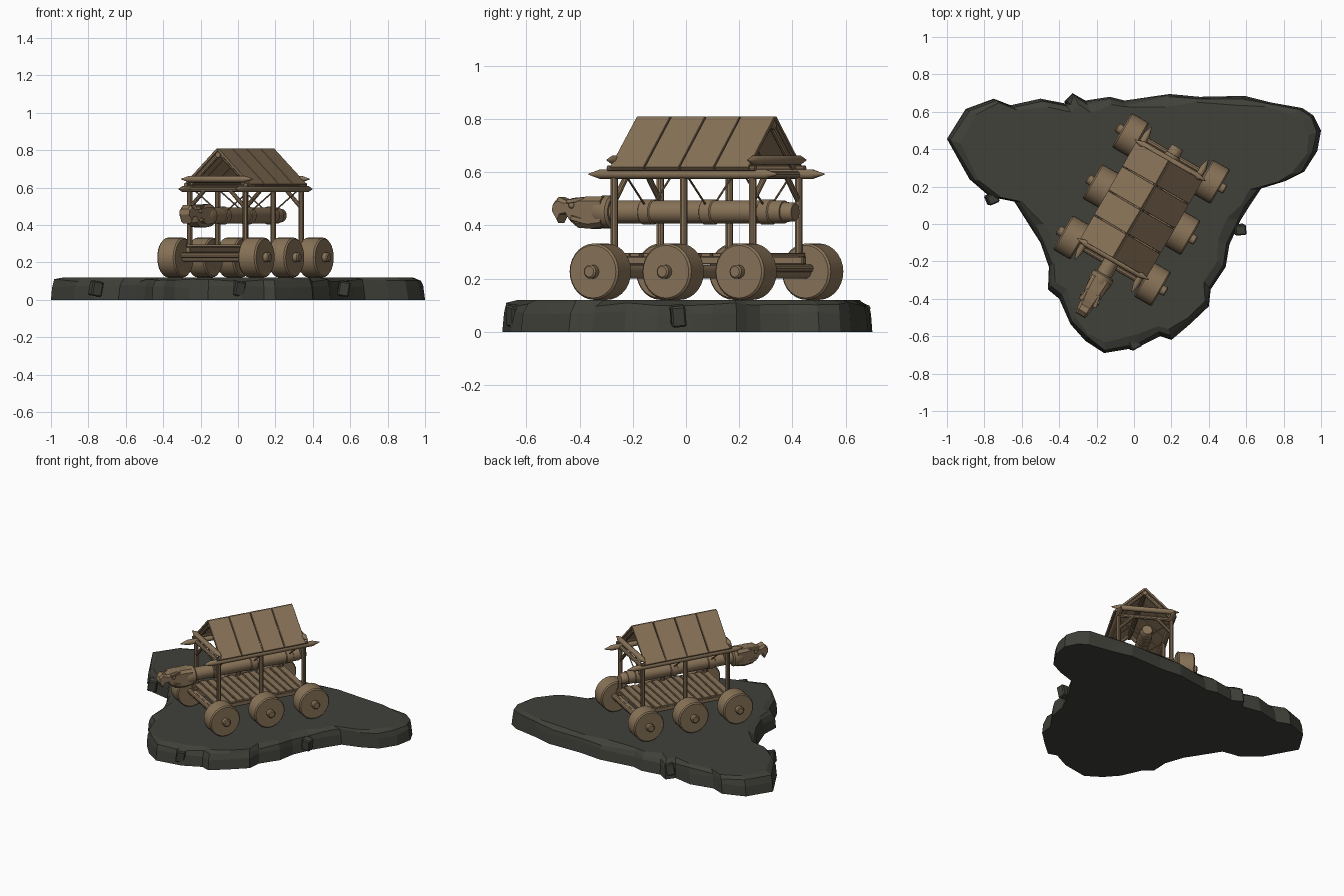
import bpy, bmesh, math, random
from mathutils import Vector, Matrix, Euler

if "Cube" in bpy.data.objects:
    bpy.data.objects.remove(bpy.data.objects["Cube"])

random.seed(4)


def material(name, rgb):
    m = bpy.data.materials.new(name)
    m.diffuse_color = (*rgb, 1)
    m.use_nodes = True
    m.node_tree.nodes["Principled BSDF"].inputs["Base Color"].default_value = m.diffuse_color
    return m


WOOD = material("weathered_wood", (0.25, 0.172, 0.098))
STONE = material("dark_stone", (0.052, 0.052, 0.043))
# Cart space: front is -y, x is lateral; the cart is turned 30 degrees on the rock
CART = Matrix.Translation((0.04, 0.077, 0)) @ Matrix.Rotation(math.radians(-30), 4, 'Z')


def finish(name, bm, mat, xf=CART, smooth=False):
    bmesh.ops.recalc_face_normals(bm, faces=bm.faces)
    bm.transform(xf)
    me = bpy.data.meshes.new(name)
    bm.to_mesh(me)
    bm.free()
    me.materials.append(mat)
    ob = bpy.data.objects.new(name, me)
    bpy.context.collection.objects.link(ob)
    if smooth:
        bpy.context.view_layer.objects.active = ob
        ob.select_set(True)
        bpy.ops.object.shade_smooth_by_angle(angle=math.radians(35))
        ob.select_set(False)
    return ob


def turned(name, start, end, profile, seg=12):
    """Round part along start-end; profile is (distance, radius) pairs."""
    start, end = Vector(start), Vector(end)
    q = (end - start).to_track_quat('Z', 'Y')
    bm = bmesh.new()
    rings = []
    for d, r in profile:
        rings.append([bm.verts.new(start + q @ Vector((r * math.cos(2 * math.pi * i / seg),
                                                       r * math.sin(2 * math.pi * i / seg), d)))
                      for i in range(seg)])
    for a, b in zip(rings, rings[1:]):
        for i in range(seg):
            j = (i + 1) % seg
            bm.faces.new((a[i], a[j], b[j], b[i]))
    bm.faces.new(rings[0])
    bm.faces.new(rings[-1])
    return finish(name, bm, WOOD, smooth=True)


def pole(name, start, end, r, seg=10, tip=0):
    n = (Vector(end) - Vector(start)).length
    prof = [(0, r), (n, r)]
    if tip:
        prof = [(0, r * 0.12), (tip, r), (n - tip, r), (n, r * 0.12)]
    return turned(name, start, end, prof, seg)


def box(name, center, size, rot=(0, 0, 0), mat=WOOD, xf=CART):
    bm = bmesh.new()
    bmesh.ops.create_cube(bm, size=1, matrix=Matrix.LocRotScale(Vector(center), Euler(rot), Vector(size)))
    bmesh.ops.bevel(bm, geom=bm.edges[:], offset=min(size) * 0.12, segments=1, affect='EDGES')
    return finish(name, bm, mat, xf)


# Rock slab: irregular outline, lofted up with a worn rim
outline = [(-1, .455), (-.9, .615), (-.75, .67), (-.66, .635), (-.5, .67), (-.37, .645), (-.33, .70),
           (-.26, .66), (-.13, .68), (-.05, .66), (.19, .695), (.35, .68), (.59, .685), (.73, .65),
           (.9, .62), (.96, .58), (1, .5), (.98, .39), (.91, .28), (.81, .23), (.68, .19), (.62, .1),
           (.57, .02), (.51, -.11), (.49, -.23), (.41, -.35), (.4, -.44), (.3, -.535), (.2, -.62),
           (.14, -.6), (.02, -.66), (-.16, -.69), (-.26, -.625), (-.34, -.535), (-.4, -.4),
           (-.46, -.35), (-.455, -.23), (-.5, -.1), (-.555, -.015), (-.64, .12), (-.77, .145), (-.88, .24)]
bm = bmesh.new()
rings = []
for z, inset in ((0, 0), (.075, .008), (.107, .02), (.12, .055)):
    ring = []
    for x, y in outline:
        k = inset * random.uniform(.6, 1.4) if z else 0
        p = Vector((x, y - .12, 0))
        p = p * (1 - k / p.length)
        ring.append(bm.verts.new((p.x, p.y + .12, z + (random.uniform(-.012, .004) if 0 < z < .12 else 0))))
    rings.append(ring)
for a, b in zip(rings, rings[1:]):
    for i in range(len(a)):
        j = (i + 1) % len(a)
        bm.faces.new((a[i], a[j], b[j], b[i]))
bm.faces.new(rings[0])
bm.faces.new(rings[-1])
finish("rock_slab", bm, STONE, Matrix())
for x, y, a in ((-.76, .135, .4), (.565, -.03, .1), (-.33, .655, .8), (.0, -.64, .5)):
    box("rock_chip", (x, y, .06), (.06, .055, .08), (.1, .15, a), STONE, Matrix())

# Wheels and axles
WZ = .226
for u in (-.316, 0, .316):
    turned("axle", (-.335, u, WZ), (.335, u, WZ), [(0, .02), (.006, .026), (.664, .026), (.67, .02)], 14)
    for s in (-1, 1):
        turned("wheel", (s * .195, u, WZ), (s * .305, u, WZ),
               [(0, .099), (.008, .106), (.102, .106), (.11, .099)], 28)

# Deck: side rails, end logs and cross slats
for s in (-1, 1):
    box("side_rail", (s * .165, 0, .268), (.03, .66, .03))
    pole("end_log", (-.2, s * .335, .238), (.2, s * .335, .238), .016)
for i in range(13):
    box("deck_slat", (random.uniform(-.004, .004), -.3 + i * .05, .289), (.37, .04, .014),
        (0, 0, random.uniform(-.02, .02)))

# Posts, corner braces and pointed roof beams
for s in (-1, 1):
    for u in (-.3, 0, .3):
        pole("post", (s * .172, u, .25), (s * .172, u, .585), .0145)
    pole("eave_beam", (s * .175, -.41, .592), (s * .175, .41, .592), .018, tip=.05)
    pole("upper_eave_beam", (s * .185, -.32, .615), (s * .185, .32, .615), .011)
    pole("cross_beam", (-.22, s * .305, .645), (.22, s * .305, .645), .018, tip=.05)
    for t in (-1, 1):
        pole("corner_brace", (t * .168, s * .3, .495), (t * .075, s * .3, .59), .011)
        pole("rafter", (t * .18, s * .275, .615), (0, s * .275, .785), .013)
    pole("tie_beam", (-.175, s * .3, .59), (.175, s * .3, .59), .014)
pole("ridge_beam", (0, -.295, .775), (0, .295, .775), .015)

# Roof planks, four on each slope
PITCH = math.atan2(.19, .2)
for s in (-1, 1):
    for i in range(4):
        box("roof_plank", (s * .101, -.227 + i * .151, .709), (.278, .146, .014),
            (0, s * PITCH, s * random.uniform(-.015, .015)))

# Swinging ram log with collars and ropes
RZ = .45
turned("ram_log", (0, .385, RZ), (0, -.43, RZ),
       [(0, .032), (.006, .036), (.045, .038), (.046, .043), (.815, .043)], 18)
for u in (-.25, .015, .265):
    turned("collar", (0, u + .025, RZ), (0, u - .025, RZ), [(0, .043), (.004, .048), (.046, .048), (.05, .043)], 18)
    for s in (-1, 1):
        pole("rope", (s * .17, u, .585), (s * .035, u, RZ + .03), .004, 6)

# Carved beast head: collar, tapered side profile, brows, eyes
turned("head_collar", (0, -.40, RZ), (0, -.47, RZ), [(0, .052), (.008, .062), (.05, .062), (.07, .054)], 16)
side = [(.43, .508), (.5, .508), (.562, .503), (.597, .494), (.628, .507), (.65, .485), (.653, .455),
        (.63, .408), (.618, .44), (.59, .447), (.575, .416), (.54, .391), (.48, .387), (.43, .395)]
bm = bmesh.new()
layers = []
for f, shrink in ((-1, .72), (-.65, 1), (.65, 1), (1, .72)):
    layers.append([bm.verts.new((f * (.056 - max(0, u - .47) * .14), -u, .452 + (z - .452) * shrink))
                   for u, z in side])
for a, b in zip(layers, layers[1:]):
    for i in range(len(a)):
        j = (i + 1) % len(a)
        bm.faces.new((a[i], a[j], b[j], b[i]))
bm.faces.new(layers[0])
bm.faces.new(layers[-1])
finish("beast_head", bm, WOOD)
for s in (-1, 1):
    box("brow", (s * .037, -.545, .494), (.022, .07, .016), (.15, 0, s * .2))
    bm = bmesh.new()
    bmesh.ops.create_uvsphere(bm, u_segments=10, v_segments=6, radius=.012,
                              matrix=Matrix.Translation((s * .043, -.56, .475)))
    finish("eye", bm, WOOD, smooth=True)
    box("jaw_ridge", (s * .044, -.525, .42), (.016, .07, .018), (-.25, 0, s * .15))
